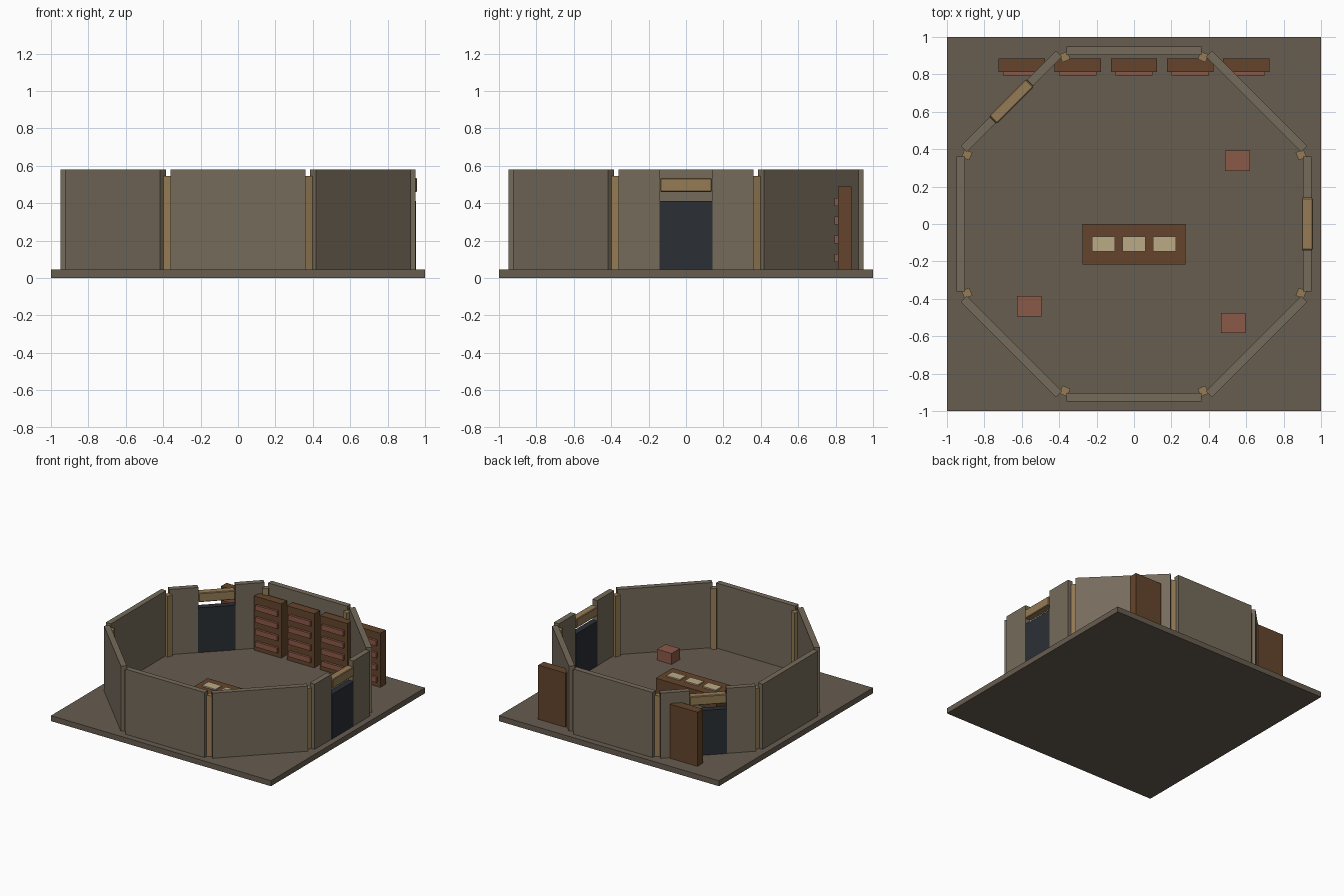
import bpy
from math import cos, sin, pi, radians
from mathutils import Matrix

if "Cube" in bpy.data.objects:
    bpy.data.objects.remove(bpy.data.objects["Cube"])


def mat(name, rgb):
    m = bpy.data.materials.new(name)
    m.diffuse_color = (*rgb, 1)
    m.use_nodes = True
    m.node_tree.nodes["Principled BSDF"].inputs["Base Color"].default_value = m.diffuse_color
    return m


STONE = mat("floor_stone", (0.135, 0.107, 0.080))
WALL = mat("wall_stone", (0.180, 0.147, 0.106))
WOOD = mat("dark_wood", (0.130, 0.060, 0.025))
TRIM = mat("light_wood", (0.300, 0.200, 0.090))
RED = mat("red_cloth", (0.260, 0.100, 0.065))
PAPER = mat("paper", (0.500, 0.400, 0.240))
DARK = mat("dark_door", (0.024, 0.028, 0.034))

FLOOR = 0.045     # floor surface height
APOTHEM = 0.927   # centre line of the walls


def box(name, x, y, z0, z1, sx, sy, material, angle=0, bevel=0):
    """Box centred at x, y, spanning z0..z1, turned about z."""
    bpy.ops.mesh.primitive_cube_add(size=1)
    ob = bpy.context.object
    ob.name = name
    ob.data.transform(Matrix.Diagonal((sx, sy, z1 - z0, 1)))
    ob.location = (x, y, (z0 + z1) / 2)
    ob.rotation_euler.z = angle
    ob.data.materials.append(material)
    if bevel:
        b = ob.modifiers.new("bevel", 'BEVEL')
        b.width = bevel
        b.segments = 1
    return ob


def on_side(name, angle, shift, z0, z1, length, depth, material, bevel=0):
    """Box on one octagon side, shifted along that side."""
    x = APOTHEM * cos(angle) - shift * sin(angle)
    y = APOTHEM * sin(angle) + shift * cos(angle)
    return box(name, x, y, z0, z1, depth, length, material, angle, bevel)


# Square floor
box("floor", 0, 0, 0, FLOOR, 2, 2, STONE)

# Octagon of walls, with doorways on the right and the back left
for i in range(8):
    a = i * pi / 4
    if i in (0, 3):
        for s in (-1, 1):
            on_side(f"door_side_wall_{i}_{s}", a, s * 0.25, FLOOR, 0.58, 0.22, 0.045, WALL)
        on_side(f"door_panel_{i}", a, 0, FLOOR, 0.413, 0.284, 0.050, DARK)
        on_side(f"lintel_{i}", a, 0, 0.46, 0.535, 0.276, 0.060, TRIM, 0.005)
    else:
        on_side(f"wall_{i}", a, 0, FLOOR, 0.58, 0.72, 0.045, WALL)
    # Post in the corner gap
    c = a + radians(22.5)
    box(f"corner_post_{i}", 0.967 * cos(c), 0.967 * sin(c), FLOOR, 0.545,
        0.045, 0.045, TRIM, c)

# Row of bookcases along the back, four book rows each
for i in range(5):
    x = (i - 2) * 0.30
    box(f"bookcase_{i}", x, 0.849, FLOOR, 0.49, 0.248, 0.071, WOOD)
    for r in range(4):
        z = 0.085 + r * 0.10
        box(f"book_row_{i}_{r}", x, 0.813, z, z + 0.043, 0.20, 0.036, RED)

# Table with three sheets
box("table", 0, -0.109, FLOOR, 0.165, 0.55, 0.217, WOOD)
for i in (-1, 0, 1):
    box(f"sheet_{i + 1}", i * 0.163, -0.106, 0.16, 0.175, 0.122, 0.08, PAPER)

# Stools
for i, (x, y) in enumerate([(0.553, 0.338), (-0.56, -0.44), (0.53, -0.53)]):
    box(f"stool_{i}", x, y, FLOOR, 0.135, 0.132, 0.108, RED)
